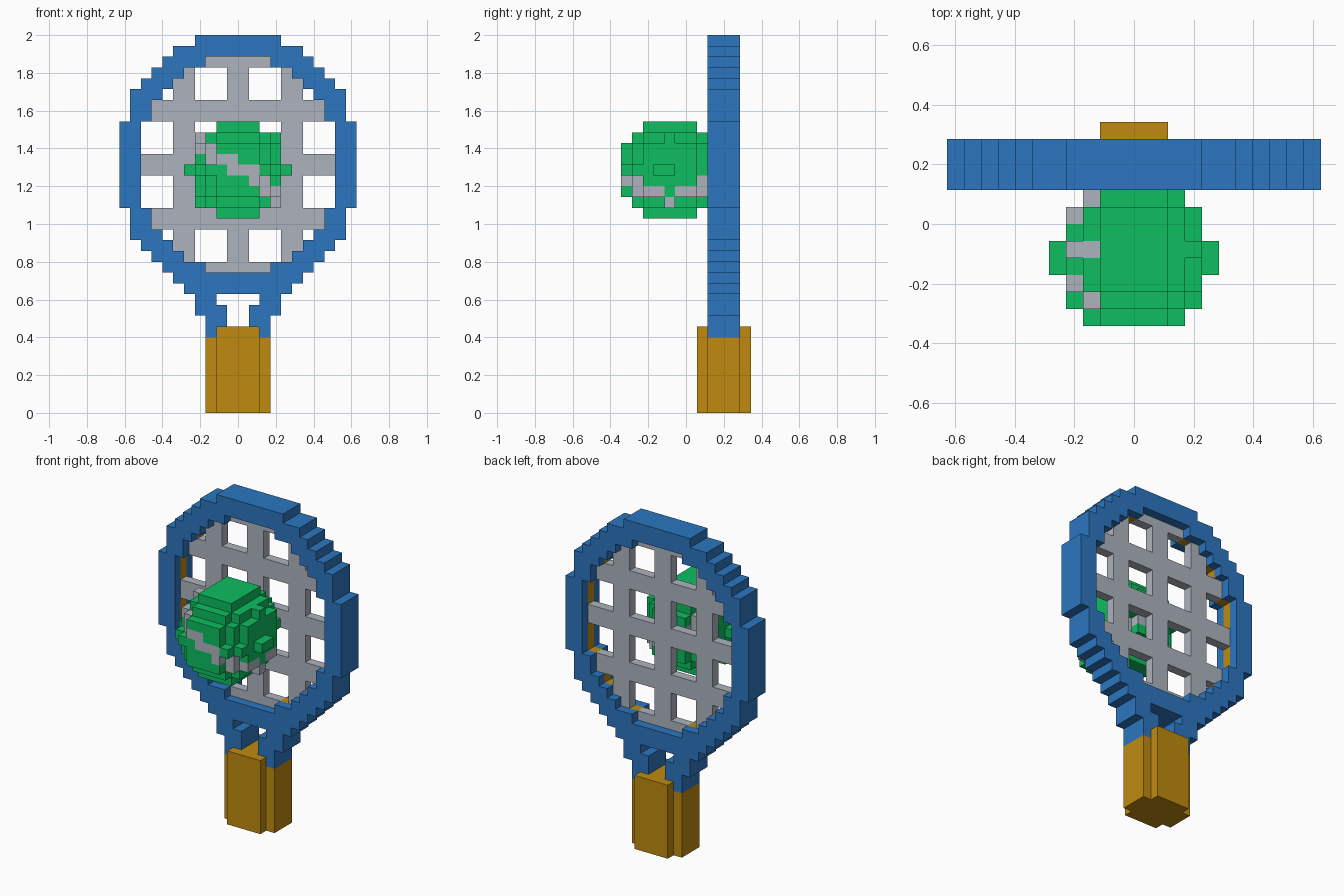
import bpy, bmesh
from mathutils import Vector

if "Cube" in bpy.data.objects:
    bpy.data.objects.remove(bpy.data.objects["Cube"])

U = 2 / 35  # edge of one block


def material(name, rgb):
    m = bpy.data.materials.new(name)
    m.use_nodes = True
    m.diffuse_color = (*rgb, 1)
    m.node_tree.nodes["Principled BSDF"].inputs["Base Color"].default_value = (*rgb, 1)
    return m


BLUE = material("blue", (0.025, 0.18, 0.53))
GOLD = material("gold", (0.52, 0.254, 0.005))
GREY = material("light grey", (0.42, 0.456, 0.515))
GREEN = material("green", (0.004, 0.515, 0.117))


def build_blocks(name, cells, mats, pick=lambda cell, neighbour: 0):
    """Skin a set of block cells; pick chooses the material of each open face."""
    bm = bmesh.new()
    verts = {}

    def vert(p):
        key = tuple(int(c) for c in p)
        if key not in verts:
            verts[key] = bm.verts.new(Vector(key) * U)
        return verts[key]

    for cell in sorted(cells):
        for axis in range(3):
            for side in (0, 1):
                other = list(cell)
                other[axis] += 2 * side - 1
                if tuple(other) in cells:
                    continue
                a, b = (axis + 1) % 3, (axis + 2) % 3
                corners = []
                for da, db in ((0, 0), (1, 0), (1, 1), (0, 1)):
                    p = list(cell)
                    p[axis] += side
                    p[a] += da
                    p[b] += db
                    corners.append(vert(p))
                face = bm.faces.new(corners if side else corners[::-1])
                face.material_index = pick(cell, tuple(other))
    mesh = bpy.data.meshes.new(name)
    bm.to_mesh(mesh)
    bm.free()
    for m in mats:
        mesh.materials.append(m)
    obj = bpy.data.objects.new(name, mesh)
    bpy.context.collection.objects.link(obj)
    return obj


def spans(steps):
    """Expand (first row, last row, half width) into the (x, z) cells covered."""
    return {(x, z) for lo, hi, h in steps for z in range(lo, hi + 1) for x in range(-h, h)}


# Racket outlines: outer edge, string opening and throat gap
outer = spans([(34, 34, 4), (33, 33, 6), (32, 32, 7), (31, 31, 8), (30, 30, 9),
               (27, 29, 10), (19, 26, 11), (16, 18, 10), (15, 15, 9), (14, 14, 8),
               (13, 13, 7), (12, 12, 6), (11, 11, 5), (9, 10, 4), (7, 8, 3)])
opening = spans([(32, 32, 3), (31, 31, 5), (30, 30, 6), (29, 29, 7), (27, 28, 8),
                 (19, 26, 9), (17, 18, 8), (16, 16, 7), (15, 15, 6), (14, 14, 5),
                 (13, 13, 3)])
throat = spans([(10, 10, 2), (8, 9, 1), (7, 7, 2)])

# Frame, with a gold middle band lining the opening
frame_cells = {(x, y, z) for x, z in outer - opening - throat for y in (2, 3, 4)}
build_blocks("frame", frame_cells, [BLUE, GOLD],
             lambda c, n: int(c[1] == 3 and (n[0], n[2]) in opening))

# Strings: a lattice of double-width bars in the middle layer
build_blocks("strings", {(x, 3, z) for x, z in opening
                         if (x + 1) % 5 < 2 or (z - 17) % 5 < 2}, [GREY])

# Handle: a block with raised grips on front and back
handle_cells = {(x, y, z) for x in range(-3, 3) for y in range(1, 6) for z in range(8)
                if -2 <= x < 2 or (2 <= y < 5 and z < 7)}
build_blocks("handle", handle_cells, [GOLD])


# Ball: blocky sphere with a small knob on each side
def in_ball(x, y, z):
    dx, dy, dz = x + 0.5, y + 2, z - 22
    if y >= 1 and abs(dx) > 3:
        return False
    return 1.1 * dx * dx + dy * dy + 1.05 * dz * dz <= 23.4


ball_cells = {(x, y, z) for x in range(-4, 4) for y in range(-6, 3)
              for z in range(18, 27) if in_ball(x, y, z)}
ball_cells |= {(x, y, 22) for x in (-5, 4) for y in (-3, -2)}


# Seam: a one-block band slanting down across the ball, steepest at the sides
def seam(cell, _):
    x, y, z = cell
    height = 22.7 - (0.9 - 0.1 * abs(y + 2)) * (x + 0.5)
    return int(abs(z + 0.5 - height) <= 0.7)


build_blocks("ball", ball_cells, [GREEN, GREY], seam)
